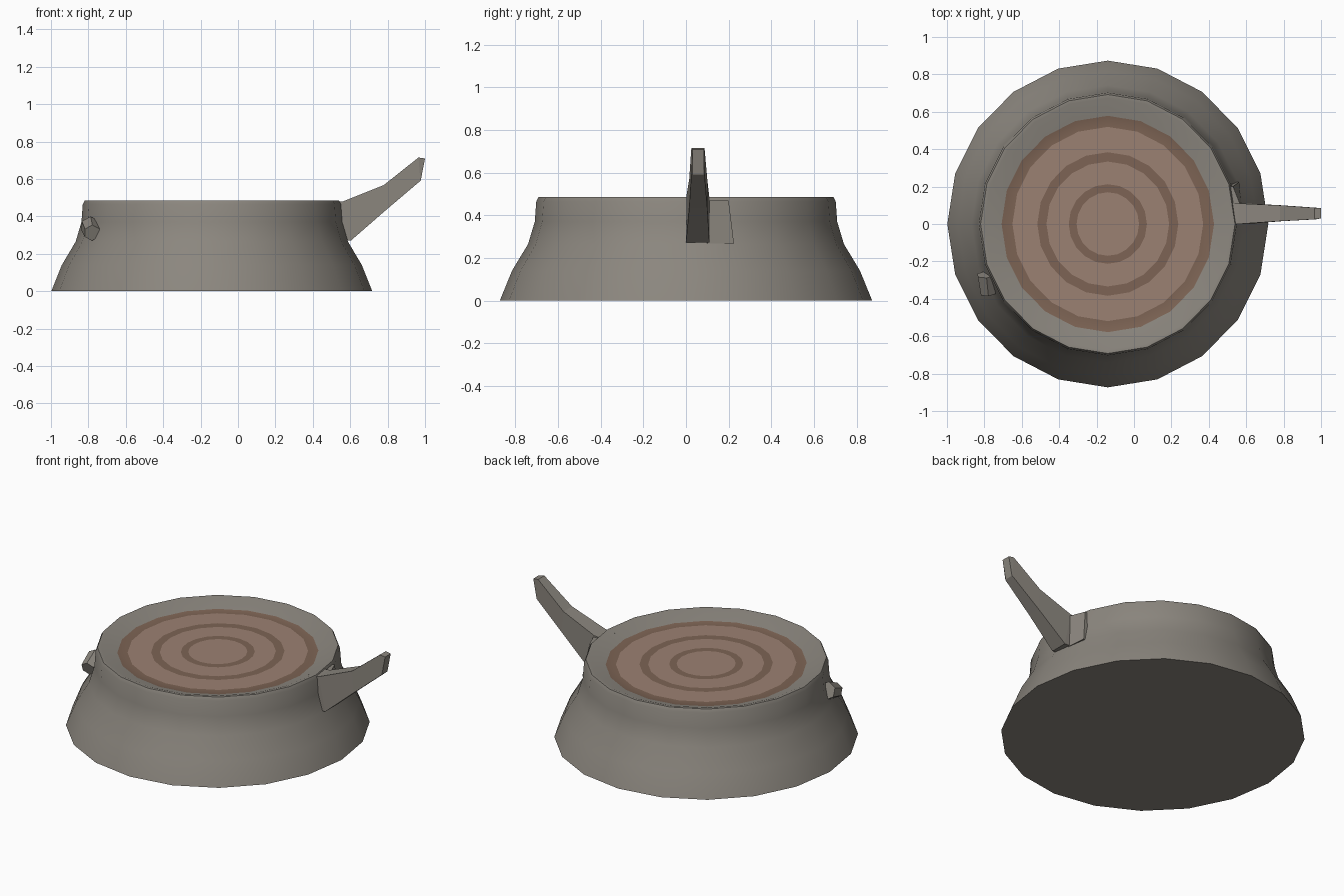
import bpy, bmesh
from math import sin, cos, tau, radians
from mathutils import Vector

if "Cube" in bpy.data.objects:
    bpy.data.objects.remove(bpy.data.objects["Cube"])

CX, SIDES, YS = -0.14, 20, 1.018


def material(name, rgb):
    m = bpy.data.materials.new(name)
    m.diffuse_color = (*rgb, 1)
    m.use_nodes = True
    m.node_tree.nodes["Principled BSDF"].inputs["Base Color"].default_value = m.diffuse_color
    return m


BARK = material("bark", (0.26, 0.24, 0.21))
DARK = material("ring_dark", (0.205, 0.127, 0.089))
LIGHT = material("ring_light", (0.33, 0.22, 0.17))


def finish(name, bm, mats, smooth=False):
    bmesh.ops.recalc_face_normals(bm, faces=bm.faces)
    me = bpy.data.meshes.new(name)
    bm.to_mesh(me)
    bm.free()
    for m in mats:
        me.materials.append(m)
    ob = bpy.data.objects.new(name, me)
    bpy.context.collection.objects.link(ob)
    if smooth:
        bpy.ops.object.select_all(action='DESELECT')
        ob.select_set(True)
        bpy.context.view_layer.objects.active = ob
        bpy.ops.object.shade_smooth_by_angle(angle=radians(30))
    return ob


def loft(bm, loops, cap_start=True, cap_end=True):
    """Skin between loops of points; face material follows nothing (index 0)."""
    rings = [[bm.verts.new(p) for p in lp] for lp in loops]
    bands = []
    for a, b in zip(rings, rings[1:]):
        n = len(a)
        bands.append([bm.faces.new((a[i], a[(i + 1) % n], b[(i + 1) % n], b[i])) for i in range(n)])
    if cap_start:
        bm.faces.new(rings[0])
    if cap_end:
        bands.append([bm.faces.new(rings[-1])])
    return bands


def circle(r, z):
    return [(CX + r * cos(tau * i / SIDES), YS * r * sin(tau * i / SIDES), z) for i in range(SIDES)]


# Stump: flared bark wall, rim, sunken cut face with growth rings
wall = [(0.858, 0), (0.802, 0.14), (0.728, 0.265), (0.697, 0.37), (0.69, 0.465),
        (0.68, 0.485), (0.662, 0.485), (0.568, 0.45)]
cut = [0.51, 0.377, 0.328, 0.209, 0.167]
bm = bmesh.new()
bands = loft(bm, [circle(r, z) for r, z in wall] + [circle(r, 0.45) for r in cut])
for k, band in enumerate(bands[len(wall) - 1:]):
    for f in band:
        f.material_index = 1 if k % 2 == 0 else 2
finish("stump", bm, [BARK, DARK, LIGHT], smooth=True)

# Branch: tapering square limb; each station is top x,z, bottom x,z, y range
stations = [(0.49, 0.474, 0.50, 0.275, 0.0, 0.11),
            (0.56, 0.48, 0.605, 0.272, 0.0, 0.11),
            (0.78, 0.568, 0.79, 0.433, 0.015, 0.10),
            (0.965, 0.715, 0.975, 0.59, 0.025, 0.087),
            (1.0, 0.71, 0.977, 0.592, 0.03, 0.085)]
bm = bmesh.new()
loft(bm, [[(tx, y0, tz), (tx, y1, tz), (bx, y1, bz), (bx, y0, bz)]
          for tx, tz, bx, bz, y0, y1 in stations])
finish("branch", bm, [BARK])

# Branch root: thin wedge blending the branch into the bark
bm = bmesh.new()
loft(bm, [[(0.50, 0.09, z), (0.575, 0.10, z), (0.562, 0.225, z), (0.50, 0.225, z)] 
          if z < 0.4 else [(0.50, 0.09, z), (0.57, 0.10, z), (0.53, 0.20, z), (0.50, 0.20, z)]
          for z in (0.268, 0.47)])
finish("branch_root", bm, [BARK])

# Twig stub: short six-sided peg on the front left
bm = bmesh.new()
a, b = Vector((-0.79, -0.27, 0.35)), Vector((-0.78, -0.37, 0.312))
bmesh.ops.create_cone(bm, cap_ends=True, segments=6, radius1=0.053, radius2=0.045,
                      depth=(b - a).length)
rot = (b - a).to_track_quat('Z', 'Y')
for v in bm.verts:
    v.co = rot @ v.co + (a + b) / 2
finish("twig_stub", bm, [BARK])
